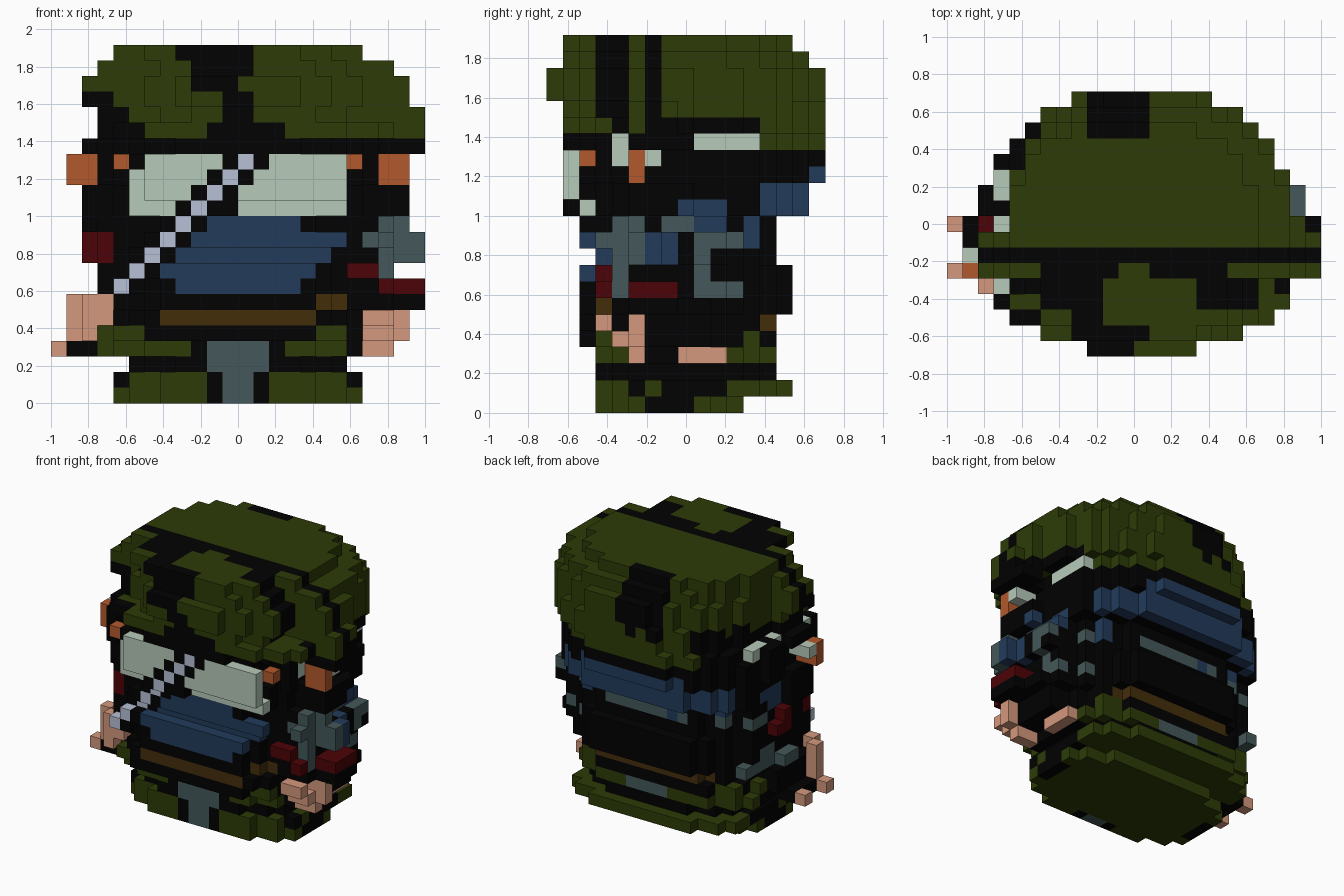
import bpy, bmesh
from mathutils import Vector

if "Cube" in bpy.data.objects:
    bpy.data.objects.remove(bpy.data.objects["Cube"], do_unlink=True)

U = 1 / 12                       # block size
NX, NY, NZ = 24, 17, 23          # grid of blocks
COLOURS = {
    "black": (.0005, .0005, .0005), "olive": (.026, .044, .002), "pale": (.47, .59, .485),
    "orange": (.45, .10, .026), "dark_red": (.072, .001, .002), "slate": (.058, .097, .1),
    "navy": (.016, .044, .105), "skin": (.66, .315, .207), "brown": (.057, .027, .003),
    "steel": (.47, .53, .66)}
NAMES = list(COLOURS)
MATS = []
for n, c in COLOURS.items():
    m = bpy.data.materials.new(n)
    m.use_nodes = True
    m.diffuse_color = (*c, 1)
    bsdf = m.node_tree.nodes["Principled BSDF"]
    bsdf.inputs["Base Color"].default_value = (*c, 1)
    bsdf.inputs["Specular IOR Level"].default_value = 0
    MATS.append(m)

cells = {}                       # (x, y, z) -> [part, colour]


def span(a):
    return range(a, a + 1) if isinstance(a, int) else range(a[0], a[1] + 1)


def box(part, colour, xs, ys, zs):
    for x in span(xs):
        for y in span(ys):
            for z in span(zs):
                cells[x, y, z] = [part, colour]


def slab(part, colour, zs, xs, ys, n=3.0):
    """Rounded layer of blocks."""
    cx, cy = sum(xs) / 2, sum(ys) / 2
    rx, ry = (xs[1] - xs[0] + 1) / 2, (ys[1] - ys[0] + 1) / 2
    for z in span(zs):
        for x in span(xs):
            for y in span(ys):
                if (abs(x - cx) / rx) ** n + (abs(y - cy) / ry) ** n <= 1.0:
                    cells[x, y, z] = [part, colour]


def paint(side, colour, a, zs):
    """Recolour the outermost blocks seen from one side (a = x or y range; z, or y for top)."""
    for i in span(a):
        for k in span(zs):
            line = {"front": [(i, y, k) for y in range(NY)],
                    "back": [(i, y, k) for y in reversed(range(NY))],
                    "left": [(x, i, k) for x in reversed(range(NX))],
                    "right": [(x, i, k) for x in range(NX)],
                    "top": [(i, k, z) for z in reversed(range(NZ))]}[side]
            hit = next((c for c in line if c in cells), None)
            if hit:
                cells[hit][1] = colour


# Legs and coat
slab("legs", "olive", 0, (4, 19), (3, 11), 3)
slab("legs", "olive", 1, (4, 19), (3, 14), 3.5)
slab("legs", "black", 2, (5, 18), (3, 13), 3)
slab("coat", "olive", 3, (3, 19), (3, 13), 3)
slab("coat", "black", 4, (3, 19), (2, 13), 3)
slab("coat", "black", 5, (4, 19), (2, 13), 3)
box("coat", "black", (6, 17), 2, 5)
slab("torso", "black", (6, 8), (4, 19), (2, 14), 2.8)
slab("torso", "black", (9, 11), (3, 20), (3, 13), 2.8)

# Head, ear blocks and hair
slab("head", "black", (12, 13), (3, 20), (2, 15), 2.8)
slab("head", "black", (14, 15), (3, 20), (2, 16), 2.4)
slab("head", "black", 16, (3, 20), (1, 16), 2.4)
box("head", "black", (2, 21), (5, 7), (11, 13))
box("head", "black", 22, (5, 8), (12, 13))
box("head", "black", (2, 22), (5, 7), 16)
box("head", "black", (22, 23), (5, 8), 16)
for x in (3, 20):
    box("head", "black", x, 3, (14, 16))
box("head", "black", 2, (9, 10), (14, 16))

# Cap: stacked rounded layers with side bulges
for zs, xs, ys, n in (((17, 18), (4, 21), (1, 16), 2.3), ((19, 20), (4, 21), (0, 16), 2.15),
                      (21, (4, 21), (1, 15), 2.2), (22, (4, 19), (1, 14), 2.4)):
    slab("cap", "olive", zs, xs, ys, n)
box("cap", "olive", (4, 20), (2, 3), 17)
box("cap", "olive", (6, 18), 1, 17)
box("cap", "olive", (9, 15), 0, (19, 20))
box("cap", "olive", 21, (3, 4), 17)
box("cap", "olive", (3, 5), (5, 7), (17, 21))
box("cap", "olive", 2, (5, 7), (19, 20))
box("cap", "olive", (20, 22), (5, 8), (17, 20))
box("cap", "olive", (20, 21), (5, 8), 21)
box("cap", "olive", 23, (5, 7), (17, 18))
box("cap", "olive", (4, 19), 5, 22)

# Recessed dark band across the cap, and the thin band behind it
for z in range(18, 23):
    front_row = [x for x in range(NX) if (x, 2, z) in cells]
    for x in range(NX):
        for y in (3, 4):
            if (x, y, z) in cells and not front_row[0] <= x <= front_row[-1]:
                del cells[x, y, z]
        for y in (3, 4, 6):
            if (x, y, z) in cells:
                cells[x, y, z][1] = "black"

# Cap patches
for x, z in (((8, 12), 22), ((9, 12), 21), ((9, 11), 20), ((11, 12), (18, 19)),
             ((10, 14), 17), ((3, 5), 17), ((3, 4), 18), ((2, 3), 19)):
    paint("front", "black", x, z)
paint("top", "black", (6, 17), 5)
paint("top", "black", (8, 9), 2)
paint("top", "olive", (11, 12), 5)
paint("top", "olive", (10, 15), (3, 4))
paint("top", "black", (9, 12), (14, 16))
paint("top", "black", (10, 11), 0)
for side in ("left", "right"):
    paint(side, "black", 4, 17)
    paint(side, "black", (6, 12), 17)
    paint(side, "olive", 1, 16)
    paint(side, "olive", (15, 16), 16)
paint("back", "black", (9, 12), (19, 22))
paint("back", "black", (4, 6), (17, 18))
paint("back", "black", 11, 18)
paint("back", "olive", (7, 19), 16)
paint("front", "black", (4, 17), 16)

# Goggle lenses
box("goggles", "pale", (6, 18), 1, (13, 15))
box("goggles", "pale", 5, 2, (12, 14))
box("goggles", "pale", (6, 18), 2, 12)
box("goggles", "black", (8, 11), 1, 12)
box("goggles", "black", 5, 2, 15)
for x in (11, 13):
    box("goggles", "black", x, 1, 15)
for x in (4, 19):
    box("goggle_hinge", "orange", x, 2, 15)

# Ear pieces and side straps
for x in ((1, 2), (21, 22)):
    box("ear_piece", "orange", x, 5, (14, 15))
for x, outer in ((3, (1, 2)), (20, (21, 22))):
    box("side_strap", "pale", x, 4, (15, 16))
    box("side_strap", "pale", outer, 6, 15)
box("side_strap", "pale", 20, (9, 12), 16)
box("side_strap", "pale", 3, 8, (15, 16))
box("side_strap", "pale", 3, (10, 11), 16)
box("side_strap", "black", 3, 9, 16)

# Face mask: two raised bands with a groove between
for z, x, y in ((11, (9, 15), 2), (10, (8, 18), 2), (9, (7, 17), 3), (8, (7, 16), 2),
                (7, (8, 15), 2)):
    box("face_mask", "navy", x, y, z)
box("face_mask", "black", 16, 2, 11)
for x in (4, 19):
    paint("front", "navy", x, 11)

# Neck scarf wrapping the back
paint("back", "navy", (4, 19), (12, 13))
paint("back", "navy", (7, 16), 14)
for side in ("left", "right"):
    paint(side, "navy", (13, 15), (12, 13))
    paint(side, "navy", 16, 14)
    paint(side, "navy", (8, 10), 12)
    paint(side, "navy", 12, (10, 11))
paint("back", "slate", (8, 15), 10)
paint("back", "navy", 9, 10)

# Belt, buckles and coat panels
paint("front", "brown", (7, 16), 5)
paint("front", "brown", (17, 18), 6)
paint("back", "brown", (6, 17), 5)
for x in ((3, 5), (17, 18)):
    paint("front", "olive", x, 4)
    paint("back", "olive", x, 4)
paint("front", "black", (9, 14), 3)
paint("front", "slate", (10, 13), (2, 3))
paint("front", "black", (10, 13), (0, 1))
paint("front", "slate", (11, 12), (0, 1))
paint("back", "slate", (10, 13), 3)
for side in ("left", "right"):
    paint(side, "black", (6, 8), 0)
    paint(side, "black", 5, 1)
    paint(side, "black", (7, 10), 1)
    paint(side, "black", (5, 10), 3)

# Left arm: sleeve, cuff and fingers
box("left_arm", "black", (19, 21), (4, 10), (6, 11))
box("left_arm", "black", 22, (5, 10), (9, 10))
box("left_arm", "black", (21, 22), (5, 9), 6)
box("left_arm", "black", 23, (5, 7), 6)
box("left_cuff", "dark_red", 21, (3, 7), 7)
box("left_cuff", "dark_red", (22, 23), (5, 7), 7)
box("left_cuff", "dark_red", (19, 20), 3, 8)
box("left_arm", "slate", 21, (4, 5), (9, 11))
box("left_arm", "slate", 21, 3, 10)
box("left_arm", "slate", 22, 5, (9, 11))
box("left_arm", "slate", 23, (5, 6), (9, 10))
box("left_arm", "slate", 21, 4, 8)
for y, z, c in (((6, 7), (9, 10), "navy"), ((7, 8), 11, "slate"), (9, (7, 9), "slate"),
                ((9, 11), 7, "slate"), ((9, 11), 10, "slate"), ((9, 10), 11, "navy"),
                (4, 7, "slate")):
    paint("left", c, y, z)
paint("front", "slate", 20, 10)
box("left_hand", "skin", (20, 21), 3, 5)
box("left_hand", "skin", (20, 21), 4, 4)
box("left_hand", "skin", (20, 22), 5, (4, 5))
box("left_hand", "skin", (20, 21), 5, 3)
box("left_hand", "skin", 20, (8, 10), 3)
box("left_hand", "black", (20, 21), (6, 9), (4, 5))

# Right arm: sleeve, cuff and fingers
box("right_arm", "black", (3, 4), (4, 11), (6, 11))
box("right_arm", "black", (1, 3), (5, 8), 3)
box("right_arm", "black", (2, 3), (5, 9), (4, 5))
box("right_arm", "slate", 3, (7, 12), 6)
box("right_arm", "slate", 2, (7, 8), 6)
box("right_arm", "slate", 3, (9, 10), 7)
box("right_cuff", "dark_red", 2, (8, 9), 9)
box("right_cuff", "dark_red", 2, 8, 10)
paint("front", "dark_red", 3, (9, 10))
box("right_hand", "skin", 1, 5, (4, 6))
box("right_hand", "skin", 2, 4, (4, 6))
box("right_hand", "skin", 3, 4, (5, 6))
for y in (5, 8):
    box("right_hand", "skin", 0, y, 3)
paint("front", "olive", 3, (3, 4))
paint("right", "navy", (8, 9), 11)
paint("right", "slate", (10, 12), 10)

# Diagonal blade strip across the face, edged in black
for i in range(9):
    x, z = 4 + i, 7 + i
    y = 1 if z >= 12 else 3 if z == 9 else 2
    for dx, c in ((-1, "black"), (1, "black"), (0, "steel")):
        if dx == 0 or x + dx >= 5:
            box("blade", c, x + dx, y, z)


# Turn each part's exposed block sides into a mesh
def build(part):
    bm = bmesh.new()
    verts = {}
    for (x, y, z), (p, colour) in cells.items():
        if p != part:
            continue
        for axis in range(3):
            for s in (0, 1):
                nb = [x, y, z]
                nb[axis] += 2 * s - 1
                if tuple(nb) in cells:
                    continue
                loop = []
                for a, b in ((0, 0), (1, 0), (1, 1), (0, 1)):
                    q = [x, y, z]
                    q[axis] += s
                    q[(axis + 1) % 3] += a
                    q[(axis + 2) % 3] += b
                    q = tuple(q)
                    if q not in verts:
                        verts[q] = bm.verts.new(Vector((q[0] - NX / 2, q[1] - NY / 2, q[2])) * U)
                    loop.append(verts[q])
                f = bm.faces.new(loop if s else loop[::-1])
                f.material_index = NAMES.index(colour)
    me = bpy.data.meshes.new(part)
    bm.to_mesh(me)
    bm.free()
    for m in MATS:
        me.materials.append(m)
    bpy.context.collection.objects.link(bpy.data.objects.new(part, me))


for part in sorted({c[0] for c in cells.values()}):
    build(part)
